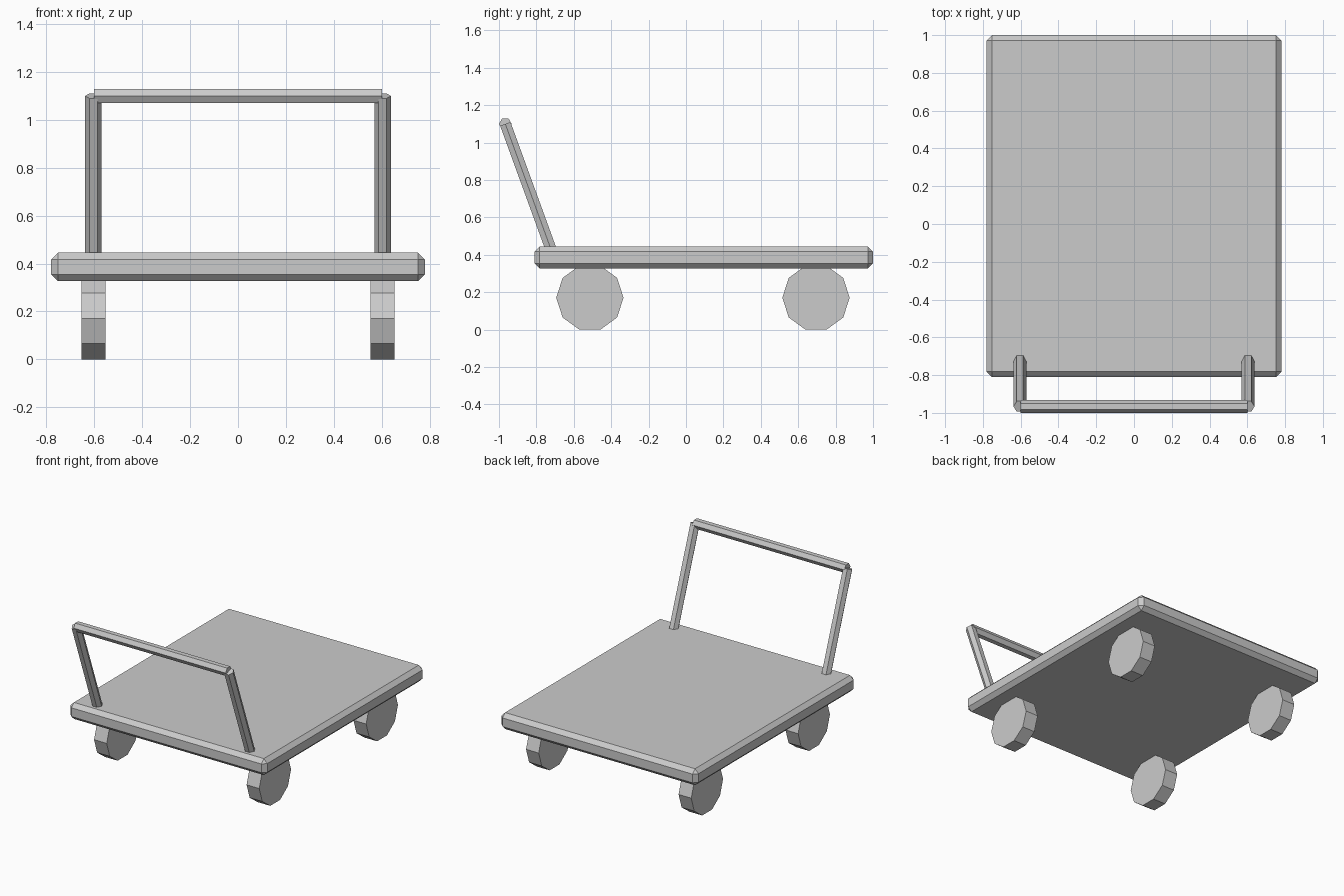
import bpy, bmesh, math
from mathutils import Vector, Matrix

if "Cube" in bpy.data.objects:
    bpy.data.objects.remove(bpy.data.objects["Cube"])


def rod(name, a, b, radius, sides, across):
    """Flat-shaded prism from a to b, with one corner pointing along 'across'."""
    a, b = Vector(a), Vector(b)
    axis = (b - a).normalized()
    u = Vector(across).normalized()
    v = axis.cross(u)
    rot = Matrix((u, v, axis)).transposed().to_4x4()
    bm = bmesh.new()
    ring = [(math.cos(2 * math.pi * i / sides) * radius,
             math.sin(2 * math.pi * i / sides) * radius) for i in range(sides)]
    half = (b - a).length / 2
    low = [bm.verts.new((x, y, -half)) for x, y in ring]
    high = [bm.verts.new((x, y, half)) for x, y in ring]
    bm.faces.new(low[::-1])
    bm.faces.new(high)
    for i in range(sides):
        j = (i + 1) % sides
        bm.faces.new((low[i], low[j], high[j], high[i]))
    mesh = bpy.data.meshes.new(name)
    bm.to_mesh(mesh)
    bm.free()
    obj = bpy.data.objects.new(name, mesh)
    obj.matrix_world = Matrix.Translation((a + b) / 2) @ rot
    bpy.context.collection.objects.link(obj)
    return obj


# Flat deck with chamfered edges
bpy.ops.mesh.primitive_cube_add(size=1, location=(0, 0.095, 0.386))
deck = bpy.context.object
deck.name = "deck"
deck.data.transform(Matrix.Diagonal((1.56, 1.81, 0.118, 1)))
bevel = deck.modifiers.new("chamfer", 'BEVEL')
bevel.width = 0.028
bevel.segments = 1

# Ten-sided wheels and leaning handle posts on both sides
for side, s in (("left", -1), ("right", 1)):
    for end, y in (("front", -0.514), ("rear", 0.695)):
        rod(f"{end}_{side}_wheel", (s * 0.604 - 0.05, y, 0.171),
            (s * 0.604 + 0.05, y, 0.171), 0.18, 10, (0, 1, 0))
    rod(f"{side}_handle_post", (s * 0.604, -0.711, 0.40),
        (s * 0.604, -0.966, 1.10), 0.034, 6, (1, 0, 0))

# Push bar across the top
rod("push_bar", (-0.602, -0.966, 1.10), (0.602, -0.966, 1.10), 0.034, 6, (0, 1, 0))
